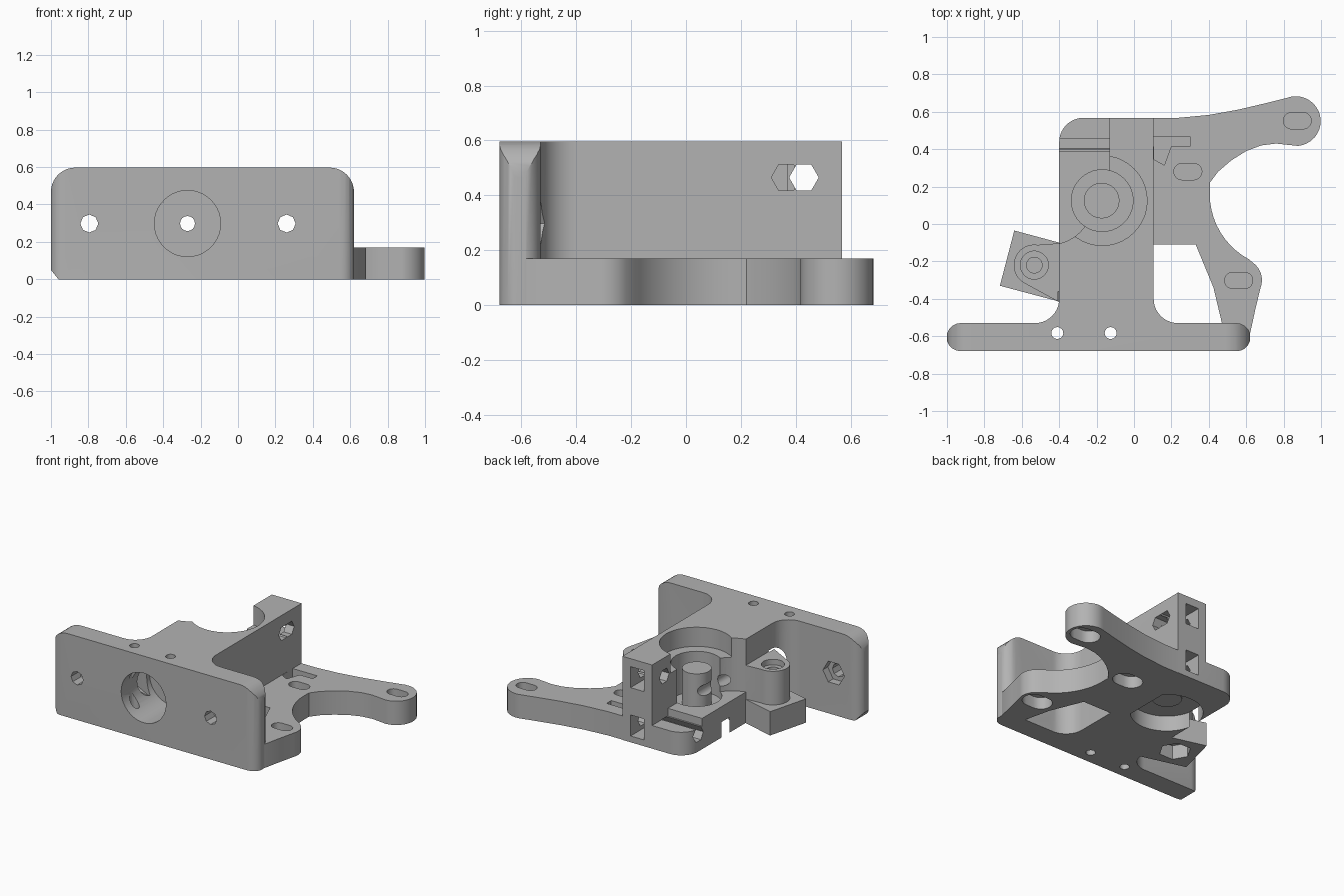
import bpy, bmesh, math
from mathutils import Matrix

if "Cube" in bpy.data.objects:
    bpy.data.objects.remove(bpy.data.objects["Cube"])

grey = bpy.data.materials.new("plain grey")
grey.diffuse_color = (0.45, 0.45, 0.45, 1)
grey.use_nodes = True
grey.node_tree.nodes["Principled BSDF"].inputs["Base Color"].default_value = grey.diffuse_color


def arc(cx, cy, r, a0, a1, n=10):
    return [(cx + r * math.cos(math.radians(a0 + (a1 - a0) * i / n)),
             cy + r * math.sin(math.radians(a0 + (a1 - a0) * i / n))) for i in range(n + 1)]


def prism(name, pts, lo, hi, axis="z"):
    """Extrude a 2D outline along an axis (x: pts are y,z / y: pts are x,z / z: pts are x,y)."""
    put = {"x": lambda a, b, c: (c, a, b), "y": lambda a, b, c: (a, c, b), "z": lambda a, b, c: (a, b, c)}[axis]
    bm = bmesh.new()
    low = [bm.verts.new(put(a, b, lo)) for a, b in pts]
    high = [bm.verts.new(put(a, b, hi)) for a, b in pts]
    n = len(pts)
    bm.faces.new(low)
    bm.faces.new(high)
    for i in range(n):
        bm.faces.new((low[i], low[(i + 1) % n], high[(i + 1) % n], high[i]))
    bmesh.ops.recalc_face_normals(bm, faces=bm.faces[:])
    me = bpy.data.meshes.new(name)
    bm.to_mesh(me)
    bm.free()
    me.materials.append(grey)
    ob = bpy.data.objects.new(name, me)
    bpy.context.collection.objects.link(ob)
    return ob


def disc(name, cx, cy, r, lo, hi, axis="z", n=40):
    return prism(name, arc(cx, cy, r, 0, 360, n)[:-1], lo, hi, axis)


def box(name, x0, x1, y0, y1, z0, z1):
    return prism(name, [(x0, y0), (x1, y0), (x1, y1), (x0, y1)], z0, z1)


def slot(name, cx, cy, length, width, lo, hi):
    r, d = width / 2, (length - width) / 2
    return prism(name, arc(cx + d, cy, r, -90, 90) + arc(cx - d, cy, r, 90, 270), lo, hi)


def combine(target, tool, op="DIFFERENCE"):
    m = target.modifiers.new(op, "BOOLEAN")
    m.operation, m.object, m.solver = op, tool, "EXACT"
    bpy.ops.object.select_all(action="DESELECT")
    bpy.context.view_layer.objects.active = target
    target.select_set(True)
    bpy.ops.object.modifier_apply(modifier=m.name)
    bpy.data.objects.remove(tool)


# Front plate: rounded in elevation and at both ends in plan
plate = prism("mounting_body", [(-0.96, 0), (0.62, 0)] + arc(0.49, 0.467, 0.13, 0, 90)
              + arc(-0.87, 0.467, 0.13, 90, 180) + [(-1, 0.05)], -0.68, -0.53, "y")
combine(plate, prism("plan_round", arc(0.548, -0.605, 0.0751, -90, 90)
                     + arc(-0.927, -0.605, 0.0751, 90, 270), -0.1, 0.7), "INTERSECT")

# Main block, flared into the plate
block = prism("block", [(-0.53, -0.6)] + arc(-0.53, -0.4, 0.13, -90, 0)
              + arc(-0.27, 0.438, 0.13, 180, 90) + [(0.105, 0.568)]
              + arc(0.235, -0.4, 0.13, 180, 270) + [(0.235, -0.6)], 0, 0.597)

# Drive chamber cut out of the block
combine(block, box("back_step", -0.6, -0.13, 0.39, 0.7, 0.165, 0.8))
combine(block, box("side_step", -0.6, -0.13, 0.12, 0.5, 0.22, 0.8))
combine(block, disc("idler_relief", -0.45, 0.12, 0.23, 0.22, 0.8))
combine(block, disc("bearing_seat", -0.17, 0.125, 0.24, 0.46, 0.8))
combine(block, disc("gear_well", -0.17, 0.125, 0.165, 0.17, 0.8))
combine(block, disc("motor_recess", -0.17, 0.125, 0.235, -0.1, 0.11))

# Flat three-eared flange with a window
flange = prism("flange", [(0.0, 0.565), (0.22, 0.566), (0.4, 0.583), (0.56, 0.612), (0.7, 0.645)]
               + arc(0.865, 0.55, 0.133, 110, -85, 18)
               + [(0.76, 0.43), (0.68, 0.42), (0.6, 0.39), (0.52, 0.34), (0.45, 0.28), (0.405, 0.22)]
               + arc(0.8, 0.16, 0.395, 180, 242, 10)
               + arc(0.57, -0.3, 0.114, 45, -20, 8)
               + [(0.65, -0.45), (0.622, -0.58), (0.6, -0.62), (0.0, -0.62)], 0, 0.17)
combine(flange, prism("window", [(0.05, -0.11), (0.33, -0.11), (0.425, -0.34), (0.47, -0.53),
                                 (0.05, -0.53)], -0.1, 0.3))
for cx, cy in ((0.873, 0.552), (0.288, 0.28), (0.56, -0.302)):
    combine(flange, slot("ear_slot", cx, cy, 0.15, 0.088, 0.1, 0.3))
    combine(flange, slot("ear_counterbore", cx, cy, 0.21, 0.15, -0.1, 0.085))
combine(flange, box("nut_slot", 0.06, 0.3, 0.415, 0.467, 0.05, 0.3))
combine(flange, prism("nut_notch", [(0.107, 0.345), (0.162, 0.315), (0.2, 0.42), (0.107, 0.42)], 0.05, 0.3))

# Pivot foot and boss beside the block
foot = prism("foot", [(-0.64, -0.035), (-0.717, -0.33), (-0.38, -0.42), (-0.38, -0.105)], 0, 0.17)
combine(foot, disc("foot_recess", -0.53, -0.22, 0.105, -0.1, 0.1, n=6))
boss = prism("boss", [(-0.36, -0.44)] + arc(-0.533, -0.22, 0.11, 240, 80, 20)
             + [(-0.36, -0.1)], 0.15, 0.41)
combine(boss, disc("boss_seat", -0.533, -0.22, 0.075, 0.37, 0.6))
combine(boss, disc("boss_hole", -0.533, -0.22, 0.042, 0.2, 0.6, n=24))

# Join solids
post = disc("post", -0.173, 0.125, 0.095, 0.1, 0.42)
for part in (block, flange, foot, boss, post):
    combine(plate, part, "UNION")

# Front bore and the filament hole running to the back
combine(plate, disc("front_bore", -0.27, 0.298, 0.177, -0.9, -0.36, "y"))
combine(plate, disc("filament_hole", -0.27, 0.298, 0.04, -0.9, 0.9, "y", 16))

# Plate bolts with hex pockets behind, and small vertical pins
for x in (-0.795, 0.26):
    combine(plate, disc("plate_bolt", x, 0.298, 0.048, -0.9, -0.4, "y", 8))
    combine(plate, disc("plate_hex", x, 0.298, 0.085, -0.585, -0.45, "y", 6))
for x in (-0.41, -0.125):
    combine(plate, disc("pin_hole", x, -0.583, 0.032, -0.2, 0.8, n=16))

# Back column: nut traps from behind and hexagonal cross holes
for z in (0.12, 0.465):
    combine(plate, box("nut_trap", -0.065, 0.04, 0.37, 0.8, z - 0.075, z + 0.075))
    combine(plate, disc("cross_hole", 0.43, z, 0.054, -0.6, 0.099 if z < 0.3 else 0.3, "x", 6))
combine(plate, disc("cross_hex", 0.365, 0.465, 0.054, 0.0, 0.3, "x", 6))

# Smooth round walls, sharp edges kept
bpy.ops.object.select_all(action="DESELECT")
plate.select_set(True)
bpy.context.view_layer.objects.active = plate
bpy.ops.object.shade_smooth_by_angle(angle=math.radians(30))
